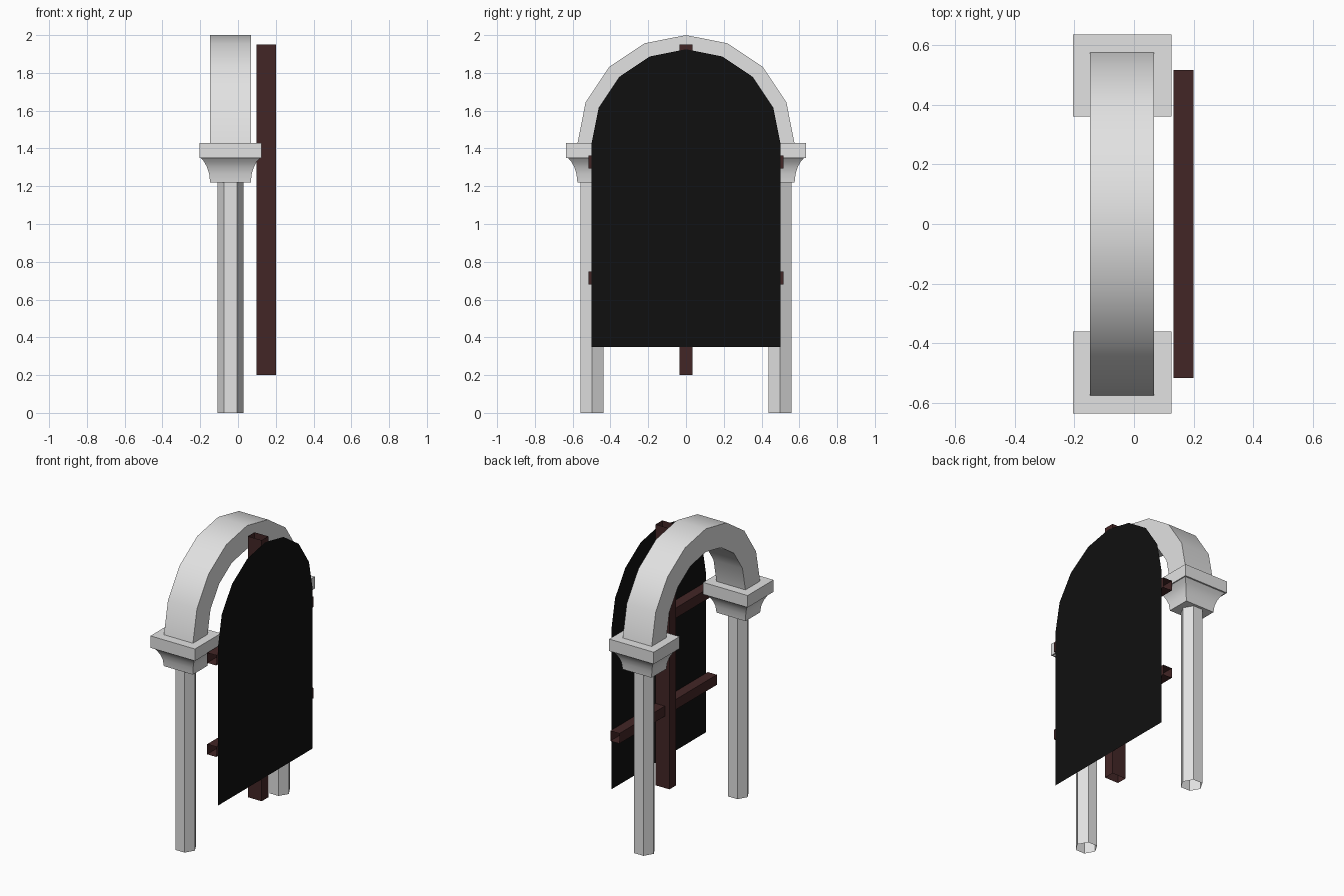
import bpy, bmesh
from math import cos, sin, pi

if "Cube" in bpy.data.objects:
    bpy.data.objects.remove(bpy.data.objects["Cube"], do_unlink=True)


def material(name, color):
    m = bpy.data.materials.new(name)
    m.use_nodes = True
    m.diffuse_color = color
    m.node_tree.nodes["Principled BSDF"].inputs["Base Color"].default_value = color
    return m


STONE = material("pale stone", (0.76, 0.76, 0.76, 1))
WOOD = material("dark wood", (0.055, 0.019, 0.019, 1))
BLACK = material("black board", (0.005, 0.005, 0.005, 1))

CX = -0.04        # middle of the stone frame in x
COLUMN_Y = 0.4975
SPRING_Z = 1.425  # height where the arch begins


def loft(name, rings, mat, cap_start=True, cap_end=True, smooth=False):
    """Join equal closed rings of points into a skin."""
    bm = bmesh.new()
    loops = [[bm.verts.new(p) for p in ring] for ring in rings]
    n = len(loops[0])
    for a, b in zip(loops, loops[1:]):
        for i in range(n):
            j = (i + 1) % n
            bm.faces.new((a[i], a[j], b[j], b[i]))
    if cap_start:
        bm.faces.new(loops[0][::-1])
    if cap_end:
        bm.faces.new(loops[-1])
    bmesh.ops.recalc_face_normals(bm, faces=bm.faces)
    me = bpy.data.meshes.new(name)
    bm.to_mesh(me)
    bm.free()
    me.materials.append(mat)
    ob = bpy.data.objects.new(name, me)
    bpy.context.collection.objects.link(ob)
    if smooth:
        bpy.ops.object.select_all(action="DESELECT")
        ob.select_set(True)
        bpy.context.view_layer.objects.active = ob
        bpy.ops.object.shade_smooth_by_angle(angle=pi / 6)
    return ob


def rect(cx, cy, hx, hy, z):
    return [(cx + sx * hx, cy + sy * hy, z)
            for sx, sy in ((-1, -1), (1, -1), (1, 1), (-1, 1))]


def half_circle(radius, steps=8):
    return [(radius * cos(pi * i / steps), SPRING_Z + radius * sin(pi * i / steps))
            for i in range(steps + 1)]


# Columns with flared capitals
cove = [(1.22, 0), (1.265, 0.005), (1.30, 0.016), (1.33, 0.032), (1.35, 0.05)]
for side, s in (("front", -1), ("back", 1)):
    y = s * COLUMN_Y
    hexagon = [(CX + 0.069 * cos(k * pi / 3), y + 0.069 * sin(k * pi / 3))
               for k in range(6)]
    loft(side + "_column", [[(px, py, z) for px, py in hexagon] for z in (0, 1.22)],
         STONE, cap_start=False, cap_end=False)
    loft(side + "_capital_flare",
         [rect(CX, y, 0.1075 + d, 0.0775 + d, z) for z, d in cove],
         STONE, smooth=True)
    loft(side + "_capital_slab",
         [rect(CX, y, 0.165, 0.1375, z) for z in (1.35, 1.43)], STONE)

# Stone arch
arch_rings = []
for (yo, zo), (yi, zi) in zip(half_circle(0.575), half_circle(0.42)):
    arch_rings.append([(CX - 0.1075, yo, zo), (CX + 0.1075, yo, zo),
                       (CX + 0.1075, yi, zi), (CX - 0.1075, yi, zi)])
loft("arch", arch_rings, STONE, smooth=True)

# Arched board, a single thin sheet
outline = [(0.5, 0.35)] + half_circle(0.5) + [(-0.5, 0.35)]
loft("arched_board", [[(0.203, y, z) for y, z in outline]], BLACK, cap_start=False)

# Upright post, open at both ends
loft("upright_post", [rect(0.149, 0, 0.051, 0.035, z) for z in (0.2, 1.95)],
     WOOD, cap_start=False, cap_end=False)

# Cross bars, open at both ends
for label, z in (("lower", 0.715), ("upper", 1.328)):
    rings = [[(0.133, y, z - 0.034), (0.2, y, z - 0.034),
              (0.2, y, z + 0.034), (0.133, y, z + 0.034)] for y in (-0.516, 0.516)]
    loft(label + "_cross_bar", rings, WOOD, cap_start=False, cap_end=False)
